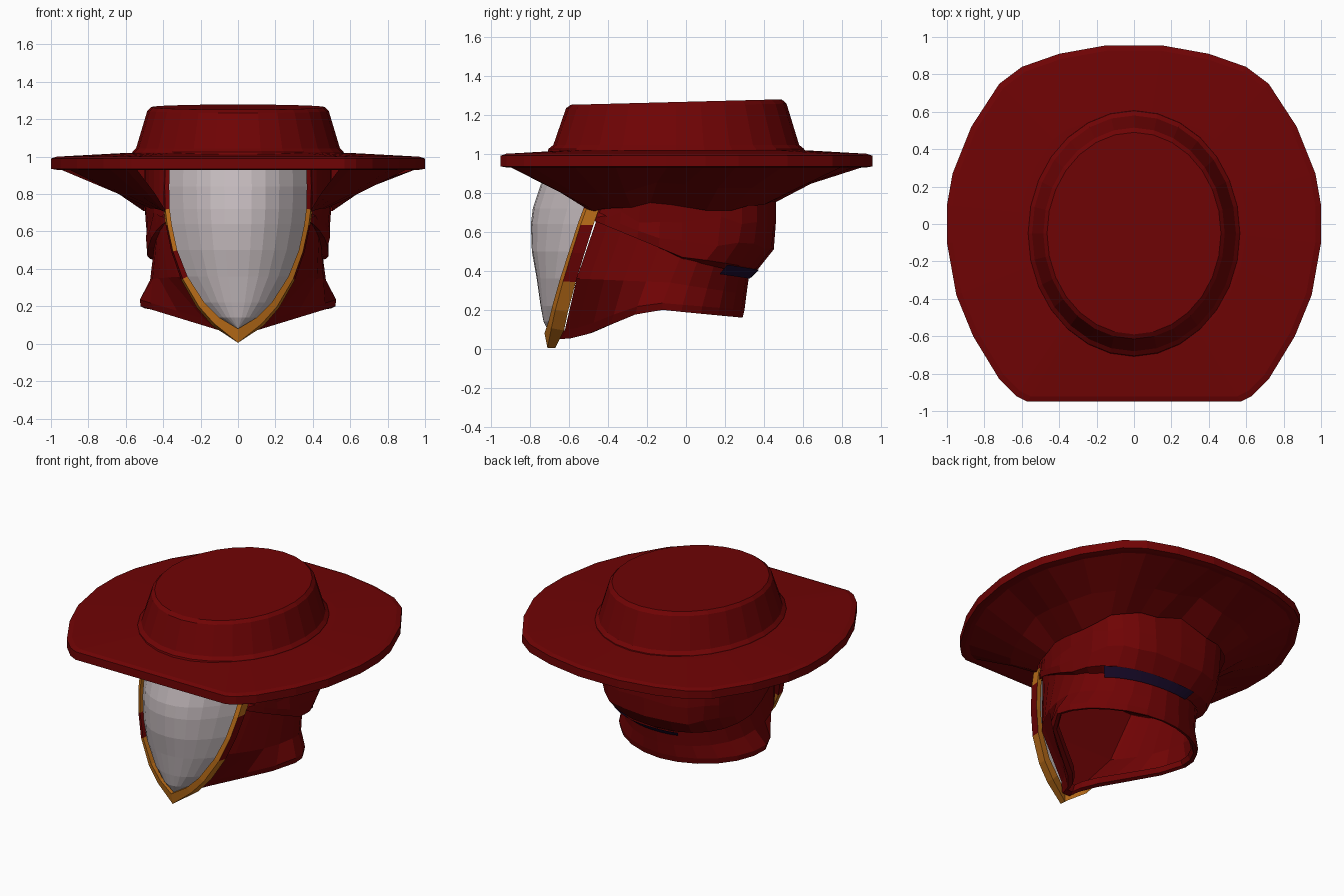
import bpy, bmesh, random
from math import sin, cos, pi, hypot
from mathutils import Vector

random.seed(4)
cube = bpy.data.objects.get("Cube")
if cube:
    bpy.data.objects.remove(cube)


def material(name, rgb):
    m = bpy.data.materials.new(name)
    m.use_nodes = True
    m.diffuse_color = (*rgb, 1)
    m.node_tree.nodes["Principled BSDF"].inputs["Base Color"].default_value = (*rgb, 1)
    return m


RED = material("deep red", (0.16, 0.001, 0.0013))
WHITE = material("pale grey", (0.54, 0.48, 0.495))
GOLD = material("gold", (0.53, 0.165, 0.01))
NAVY = material("navy", (0.012, 0.004, 0.03))


def loft(name, rings, mats, closed=True, caps=(False, False), rule=None):
    """Skin a list of point rings; rule(face centre, column) picks a material index."""
    bm = bmesh.new()
    rows = [[bm.verts.new(p) for p in ring] for ring in rings]
    n = len(rows[0])
    for a, b in zip(rows, rows[1:]):
        for i in range(n if closed else n - 1):
            j = (i + 1) % n
            f = bm.faces.new((a[i], a[j], b[j], b[i]))
            if rule:
                f.material_index = rule(f.calc_center_median(), i)
    for wanted, row in zip(caps, (rows[0], rows[-1])):
        if wanted:
            bm.faces.new(row)
    bmesh.ops.remove_doubles(bm, verts=bm.verts, dist=0.0005)
    bmesh.ops.recalc_face_normals(bm, faces=bm.faces)
    mesh = bpy.data.meshes.new(name)
    bm.to_mesh(mesh)
    bm.free()
    for m in mats:
        mesh.materials.append(m)
    ob = bpy.data.objects.new(name, mesh)
    bpy.context.collection.objects.link(ob)
    return ob


def mirror(half):
    """Complete a half ring that runs from front to back on the +x side."""
    return half + [Vector((-p.x, p.y, p.z)) for p in reversed(half) if p.x > 0.0005]


def section(xf, yf, yb, rx, zf, zs, zb, n=13, start=0.0, taper=1.4, square=0.85, yc=-0.02):
    """Half section of the cloth: face edge, widest point at the side, back."""
    pts = []
    for i in range(n):
        t = start + (pi - start) * i / (n - 1)
        c, s = cos(t), sin(t)
        if c > 0:
            w = s ** taper
            rise = 1 - w if zf < zs else c
            pts.append(Vector((xf + (rx - xf) * w, yc + (yf - yc) * c, zs + (zf - zs) * rise)))
        else:
            x = rx * s ** square if i < n - 1 else 0
            pts.append(Vector((x, yc + (yb - yc) * abs(c) ** square, zs - (zb - zs) * c)))
    return pts


# Hat brim: flat-fronted rounded plate with a bevelled rim
outline = [(0.57, -0.95), (0.63, -0.92), (0.72, -0.83), (0.86, -0.6), (0.95, -0.38),
           (1, -0.1), (1, 0.1), (0.97, 0.27), (0.87, 0.52), (0.72, 0.75),
           (0.6, 0.84), (0.4, 0.91), (0.15, 0.955), (0, 0.955)]


def brim_half(scale, z):
    return [Vector((x * scale, y * scale, z)) for x, y in outline]


loft("hat_brim", [mirror(brim_half(s, z)) for s, z in
                  ((0.97, 0.93), (1, 0.935), (1, 0.99), (0.97, 1.0), (0.6, 1.02))],
     [RED], caps=(True, True))


# Hat crown: tapered oval, its flat top rising slightly to the back
def oval(rx, ry, z, tilt, n=28):
    return [Vector((rx * sin(a), -0.05 + ry * cos(a), z + tilt * cos(a)))
            for a in (2 * pi * i / n for i in range(n))]


loft("hat_crown", [oval(*r) for r in ((0.57, 0.66, 1.005, 0), (0.565, 0.655, 1.025, 0),
                                      (0.545, 0.63, 1.045, 0), (0.485, 0.565, 1.245, 0.012),
                                      (0.465, 0.54, 1.265, 0.014))], [RED], caps=(False, True))

# Creased cloth under the brim, gathered in to the head and sagging at the back corners
outer = brim_half(0.95, 0.932)
inner = section(0.38, -0.48, 0.46, 0.5, 0.70, 0.75, 0.82, n=len(outer), square=0.65)
for p in inner[3:-1]:
    p.z += random.uniform(-0.02, 0.04)
    if p.y > 0.1:
        corner = p.x * p.y
        p.z -= 0.65 * corner
        p.x *= 1 + 0.3 * corner
        p.y *= 1 + 0.3 * corner
middle = [a.lerp(b, 0.6) + Vector((0, 0, random.uniform(-0.015, 0.035)))
          for a, b in zip(outer, inner)]
loft("brim_lining", [mirror(r) for r in (outer, middle, inner)], [RED], closed=False)

# Head wrap with its lower fold sloping down to the back
wrap = [section(*r, square=q) for q, r in (
    (0.95, (0.36, -0.45, 0.32, 0.44, 0.67, 0.46, 0.38)),
    (0.85, (0.36, -0.48, 0.37, 0.485, 0.66, 0.47, 0.41)),
    (0.7, (0.37, -0.47, 0.45, 0.5, 0.68, 0.53, 0.51)),
    (0.65, (0.37, -0.46, 0.46, 0.5, 0.70, 0.65, 0.64)),
    (0.65, (0.37, -0.45, 0.46, 0.5, 0.71, 0.75, 0.77)),
    (0.65, (0.37, -0.42, 0.46, 0.5, 0.93, 0.93, 0.93)))]
for ring in wrap[2:4]:
    for p in ring[2:-1]:
        p.z += random.uniform(-0.03, 0.03)
        p.x -= random.uniform(0, 0.02)
loft("head_wrap", [mirror(r) for r in wrap], [RED])

# Hollow neck cloth, pointed to the front and flaring to a rim
neck = [section(*r, taper=q, square=1.05, yc=c) for q, c, r in (
    (5, -0.12, (0.02, -0.6, 0.25, 0.48, 0.10, 0.235, 0.2)),
    (5, -0.12, (0.02, -0.62, 0.27, 0.495, 0.06, 0.205, 0.165)),
    (5, -0.12, (0.03, -0.66, 0.29, 0.52, 0.05, 0.2, 0.16)),
    (4, -0.12, (0.07, -0.62, 0.3, 0.525, 0.10, 0.235, 0.2)),
    (2, -0.08, (0.28, -0.56, 0.31, 0.47, 0.36, 0.34, 0.28)),
    (1.4, -0.02, (0.36, -0.455, 0.325, 0.45, 0.67, 0.49, 0.39)))]
loft("neck_cloth", [mirror(r) for r in neck], [RED], caps=(False, True))

# Dark band tucked under the fold, mostly on the left of the back
loft("back_band", [mirror(section(0.36, -0.5, yb, rx, 0.6, zs, zb, start=0.68 * pi, square=q))[:17]
                   for yb, rx, zs, zb, q in ((0.327, 0.452, 0.41, 0.36, 0.95),
                                             (0.374, 0.488, 0.462, 0.405, 0.85))],
     [NAVY], closed=False)

# Face edge: height, half width, edge depth, depth on the centre line
edge = [(0.08, 0, -0.69, -0.70), (0.14, 0.1, -0.67, -0.73), (0.22, 0.18, -0.65, -0.745),
        (0.36, 0.27, -0.61, -0.765), (0.5, 0.325, -0.565, -0.79), (0.64, 0.355, -0.52, -0.795),
        (0.72, 0.365, -0.49, -0.785), (0.84, 0.368, -0.46, -0.745), (0.94, 0.365, -0.43, -0.69)]

# Face mask: bulging faceted shield
cols = 10
loft("face_mask", [[Vector((w * u, ye + (yf - ye) * (1 - abs(u) ** 2.3), z))
                    for u in (2 * i / cols - 1 for i in range(cols + 1))]
                   for z, w, ye, yf in edge], [WHITE], closed=False)

# Face trim: strip following the mask edge round the chin, spreading a little to the back
half = []
for i, (z, x, y, _) in enumerate(edge):
    a, b = edge[max(i - 1, 0)], edge[min(i + 1, len(edge) - 1)]
    tx, tz = b[1] - a[1], b[0] - a[0]
    size = max(0.024, 0.05 - 0.007 * i) / hypot(tx, tz)
    dx, dz = tz * size, tx * size
    back, spread = 0.045, 1.35
    if i == 0:
        dx, dz, back, spread = 0, 0.075, 0.02, 1
    half.append([Vector((x, y - 0.035, z)), Vector((x + dx, y - 0.02, z - dz)),
                 Vector((x + dx * spread, y + back, z - dz * spread)), Vector((x, y + back, z))])
other = [[Vector((-p.x, p.y, p.z)) for p in r] for r in reversed(half[1:])]


def trim_colour(c, column):
    worn = 0.36 < c.z < 0.62 and (column == 1 or c.x < 0 and c.z < 0.52)
    return 1 if worn or c.z > 0.72 else 0


loft("face_trim", other + half, [GOLD, RED], caps=(True, True), rule=trim_colour)
